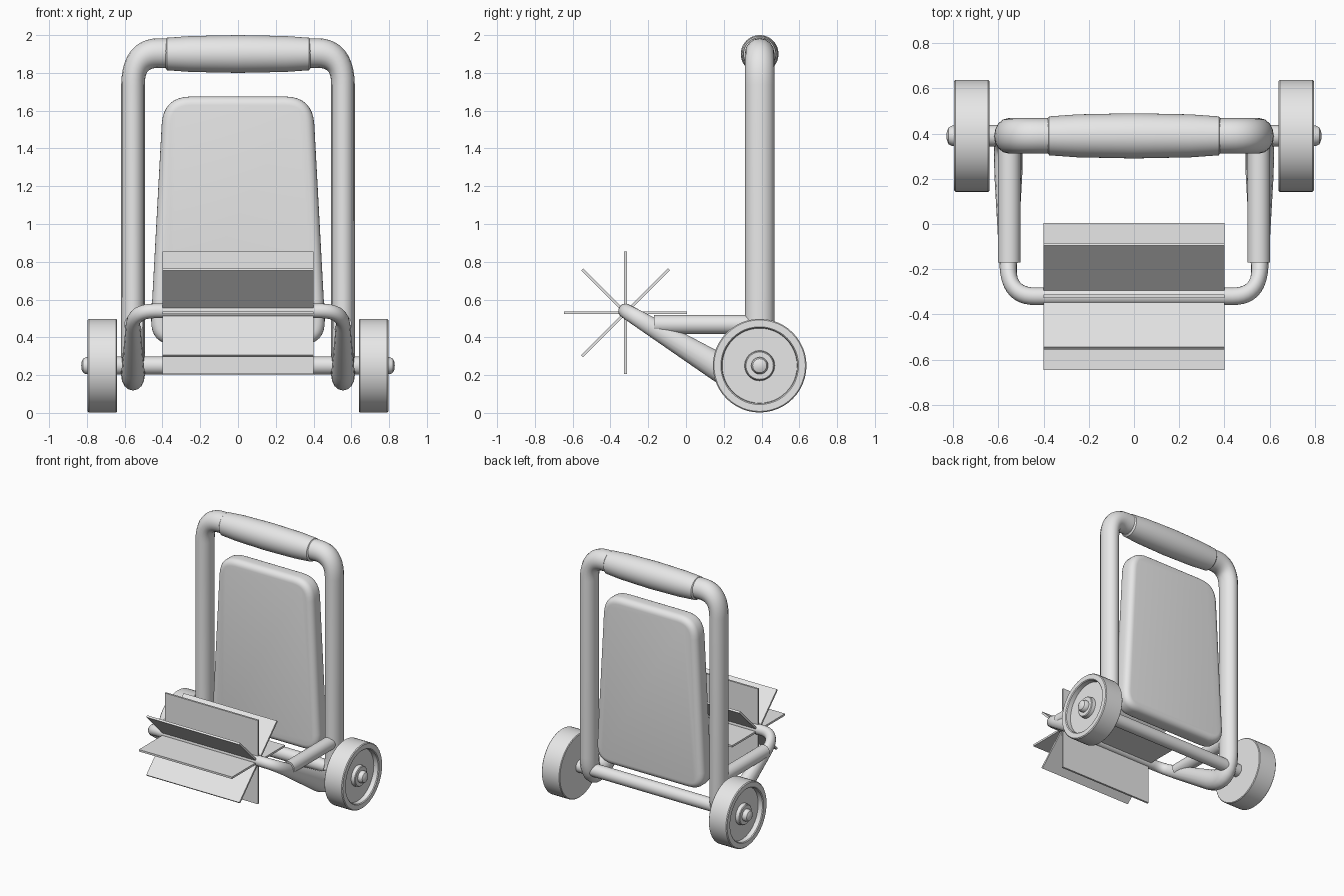
import bpy, bmesh, math
from mathutils import Vector, Matrix

cube = bpy.data.objects.get("Cube")
if cube:
    bpy.data.objects.remove(cube, do_unlink=True)

grey = bpy.data.materials.new("light grey")
grey.use_nodes = True
grey.diffuse_color = (0.8, 0.8, 0.8, 1)
grey.node_tree.nodes["Principled BSDF"].inputs["Base Color"].default_value = (0.8, 0.8, 0.8, 1)


def activate(ob):
    bpy.ops.object.select_all(action='DESELECT')
    ob.select_set(True)
    bpy.context.view_layer.objects.active = ob


def finish(name, bm, smooth=35):
    bmesh.ops.recalc_face_normals(bm, faces=bm.faces)
    me = bpy.data.meshes.new(name)
    bm.to_mesh(me)
    bm.free()
    ob = bpy.data.objects.new(name, me)
    bpy.context.collection.objects.link(ob)
    me.materials.append(grey)
    activate(ob)
    if smooth:
        bpy.ops.object.shade_smooth_by_angle(angle=math.radians(smooth))
    return ob


def lathe_x(name, profile, y, z, side=1, steps=48):
    """Spin (x, radius) points around an axis parallel to x."""
    bm = bmesh.new()
    verts = [bm.verts.new((side * x, y, z + r)) for x, r in profile]
    edges = [bm.edges.new(pair) for pair in zip(verts, verts[1:])]
    bmesh.ops.spin(bm, geom=verts + edges, cent=(0, y, z), axis=(1, 0, 0),
                   angle=math.tau, steps=steps)
    bmesh.ops.remove_doubles(bm, verts=bm.verts, dist=0.0005)
    return finish(name, bm)


def rounded_loop(corners, steps=10):
    """Closed path whose corners (point, fillet length) are curved."""
    path = []
    for i, (p, cut) in enumerate(corners):
        p = Vector(p)
        a = p + (Vector(corners[i - 1][0]) - p).normalized() * cut
        b = p + (Vector(corners[(i + 1) % len(corners)][0]) - p).normalized() * cut
        for k in range(steps + 1):
            t = k / steps
            path.append(a * (1 - t) ** 2 + p * 2 * t * (1 - t) + b * t * t)
    return path


AXLE_Y, AXLE_Z = 0.39, 0.25
REEL_Y, REEL_Z = -0.32, 0.53

# Frame: one closed tube, thinner at the front and squashed sideways
SQUASH = 0.8
half = 0.556 / SQUASH
corners = [((half, AXLE_Y, 1.905), 0.17), ((half, AXLE_Y, 0.11), 0.25),
           ((half, REEL_Y, 0.54), 0.15), ((-half, REEL_Y, 0.54), 0.15),
           ((-half, AXLE_Y, 0.11), 0.25), ((-half, AXLE_Y, 1.905), 0.17)]
path = rounded_loop(corners)
curve = bpy.data.curves.new("frame", 'CURVE')
curve.dimensions = '3D'
curve.bevel_depth = 0.078
curve.bevel_resolution = 6
spline = curve.splines.new('POLY')
spline.points.add(len(path) - 1)
spline.use_cyclic_u = True
for pt, p in zip(spline.points, path):
    pt.co = (p.x * SQUASH, p.y, p.z, 1)
    pt.co.x = p.x
    pt.radius = 0.5 + 0.5 * min(1, max(0, (p.y + 0.32) / 0.55))
curve.materials.append(grey)
frame = bpy.data.objects.new("frame", curve)
bpy.context.collection.objects.link(frame)
frame.scale.x = SQUASH
activate(frame)
bpy.ops.object.convert(target='MESH')
frame = bpy.context.object
bpy.ops.object.transform_apply(location=False, rotation=False, scale=True)
bpy.ops.object.shade_smooth_by_angle(angle=math.radians(50))

# Padded hand grip, slightly barrel shaped
lathe_x("hand_grip", [(-0.385, 0), (-0.385, 0.075), (-0.375, 0.086), (-0.25, 0.095),
                      (0, 0.1), (0.25, 0.095), (0.375, 0.086), (0.385, 0.075),
                      (0.385, 0)], AXLE_Y, 1.9)

# Axle through both wheels
lathe_x("axle", [(-0.74, 0), (-0.74, 0.048), (0.74, 0.048), (0.74, 0)], AXLE_Y, AXLE_Z, steps=24)

for side, label in ((1, "left"), (-1, "right")):
    # Wheel with recessed outer face and raised hub
    lathe_x(label + "_wheel", [(0.64, 0), (0.64, 0.243), (0.645, 0.248), (0.79, 0.248),
                               (0.796, 0.242), (0.796, 0.206), (0.79, 0.2), (0.755, 0.198),
                               (0.755, 0.08), (0.782, 0.077), (0.787, 0.072), (0.787, 0)],
            AXLE_Y, AXLE_Z, side)
    # Rounded axle cap
    lathe_x(label + "_axle_cap", [(0.77, 0), (0.77, 0.045), (0.805, 0.045), (0.82, 0.037),
                                  (0.828, 0.02), (0.83, 0)], AXLE_Y, AXLE_Z, side, 24)
    # Horizontal strut from upright to front arm
    bm = bmesh.new()
    bmesh.ops.create_cone(bm, cap_ends=True, segments=24, radius1=0.05, radius2=0.05, depth=0.56,
                          matrix=Matrix.Translation((side * 0.552, 0.11, 0.468))
                          @ Matrix.Rotation(math.pi / 2, 4, 'X'))
    finish(label + "_strut", bm)

# Back panel: tapered rounded slab with softened edges
bm = bmesh.new()
outline = rounded_loop([((-0.467, 0, 0.36), 0.14), ((0.467, 0, 0.36), 0.14),
                        ((0.396, 0, 1.675), 0.15), ((-0.396, 0, 1.675), 0.15)], 8)
face = bm.faces.new([bm.verts.new((p.x, AXLE_Y - 0.07, p.z)) for p in outline])
out = bmesh.ops.extrude_face_region(bm, geom=[face])
bmesh.ops.translate(bm, vec=(0, 0.14, 0),
                    verts=[g for g in out["geom"] if isinstance(g, bmesh.types.BMVert)])
rims = [e for e in bm.edges if abs(e.verts[0].co.y - e.verts[1].co.y) < 0.01]
bmesh.ops.bevel(bm, geom=rims, offset=0.045, segments=5, profile=0.5, affect='EDGES')
finish("back_panel", bm, 40)

# Reel of flat paddles; the one facing down and back is left out
for i in range(8):
    if i == 7:
        continue
    bm = bmesh.new()
    turn = Matrix.Translation((0, REEL_Y, REEL_Z)) @ Matrix.Rotation(i * math.pi / 4, 4, 'X')
    bmesh.ops.create_cube(bm, size=1, matrix=turn @ Matrix.Translation((0, 0.1625, 0))
                          @ Matrix.Diagonal((0.8, 0.325, 0.015, 1)))
    finish("reel_paddle_%d" % (i + 1), bm, 0)
